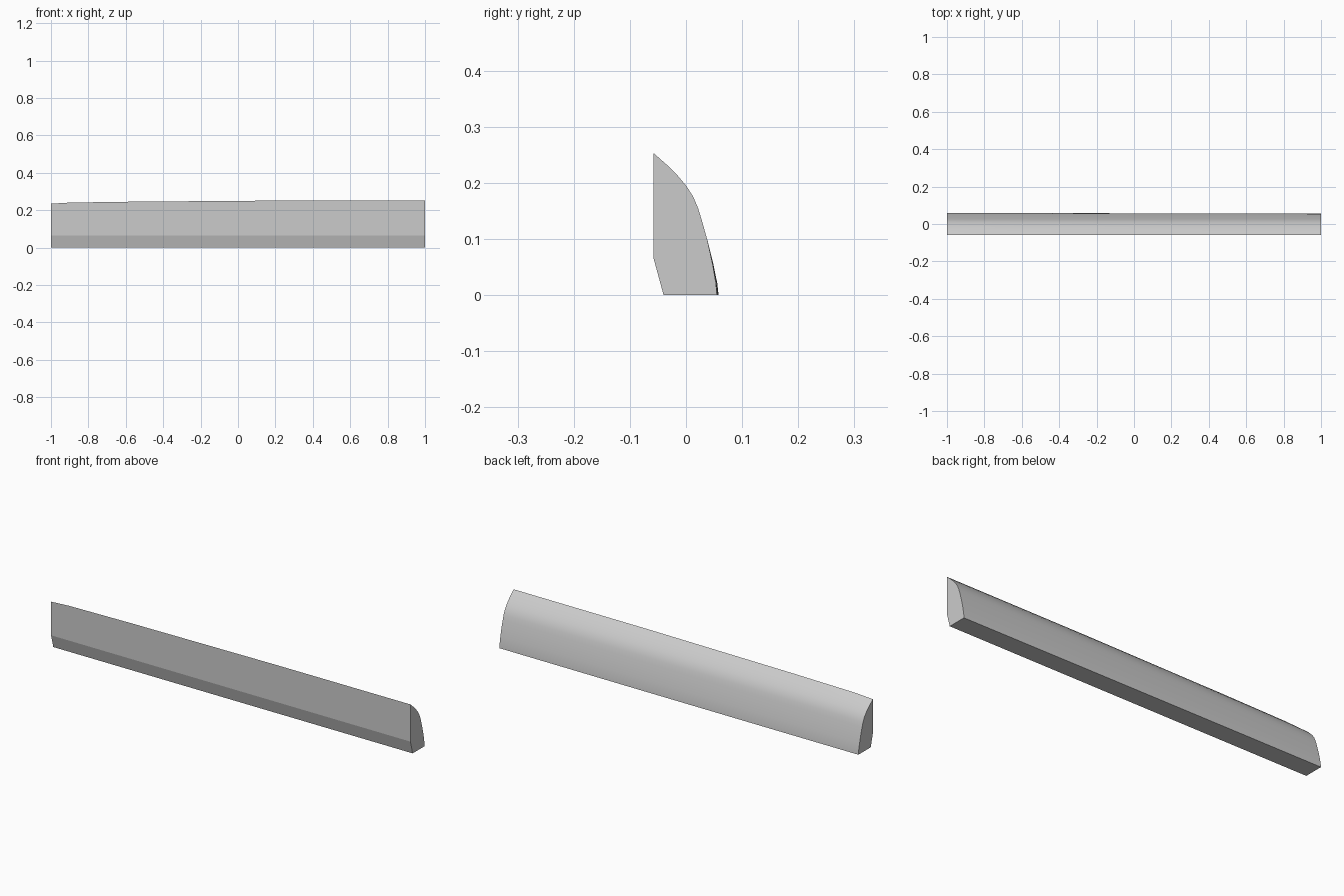
import bpy, bmesh, math

if "Cube" in bpy.data.objects:
    bpy.data.objects.remove(bpy.data.objects["Cube"])

# Back curve of the right-hand end, bottom to top (y, z)
back = [(0.055, 0), (0.0535, 0.02), (0.0475, 0.055), (0.038, 0.098), (0.0285, 0.132),
        (0.0215, 0.155), (0.0125, 0.176), (0.0, 0.195), (-0.015, 0.213),
        (-0.033, 0.231), (-0.058, 0.253)]

# Stations along the length: x, top height, extra bulge at the foot of the back
stations = [(-1, 0.235, 0.003), (-0.9, 0.241, 0.003), (-0.55, 0.246, 0.003),
            (0.25, 0.252, 0.002), (1, 0.253, 0)]

def section(x, top, bulge):
    pts = [(-0.058, 0.066), (-0.04, 0.0)]
    for y, z in back:
        t = z / 0.253
        pts.append((y + bulge * max(0, 1 - 2.5 * t), z - (0.253 - top) * t * t))
    return [(x, y, z) for y, z in pts]

# Loft the sections into a closed bar
bm = bmesh.new()
rings = [[bm.verts.new(p) for p in section(*s)] for s in stations]
n = len(rings[0])
for a, b in zip(rings, rings[1:]):
    for i in range(n):
        j = (i + 1) % n
        bm.faces.new((a[i], a[j], b[j], b[i]))
bm.faces.new(rings[0])
bm.faces.new(rings[-1])
bmesh.ops.recalc_face_normals(bm, faces=bm.faces)

mesh = bpy.data.meshes.new("curved_back_bar")
bm.to_mesh(mesh)
bm.free()
bar = bpy.data.objects.new("curved_back_bar", mesh)
bpy.context.collection.objects.link(bar)

# Smooth the curved back, keep the edges crisp
bpy.context.view_layer.objects.active = bar
bar.select_set(True)
bpy.ops.object.shade_smooth_by_angle(angle=math.radians(14))
